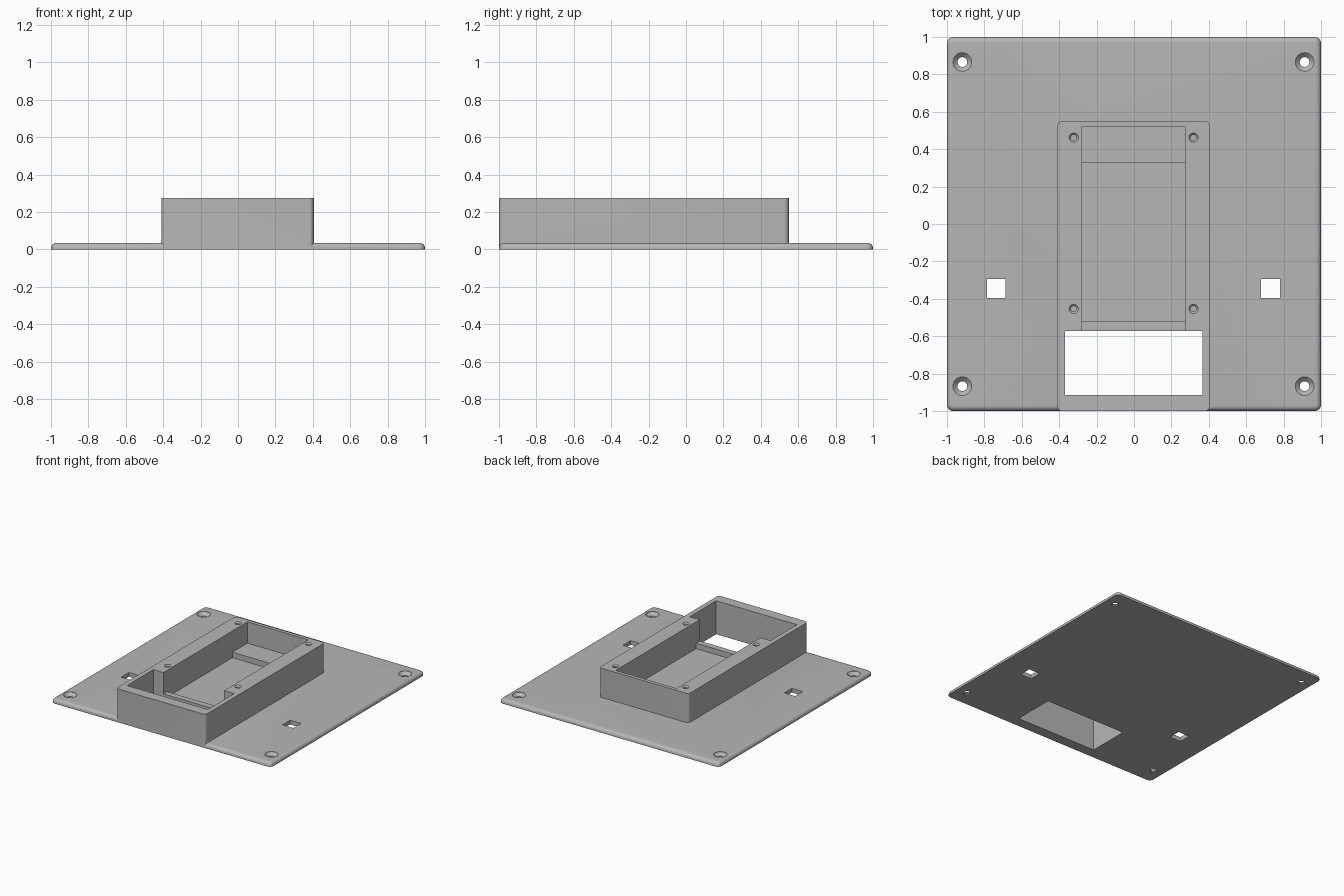
import bpy, bmesh, math
from mathutils import Matrix, Vector

if "Cube" in bpy.data.objects:
    bpy.data.objects.remove(bpy.data.objects["Cube"], do_unlink=True)

grey = bpy.data.materials.new("plain grey")
grey.use_nodes = True
grey.diffuse_color = (0.47, 0.47, 0.47, 1)
grey.node_tree.nodes["Principled BSDF"].inputs["Base Color"].default_value = (0.47, 0.47, 0.47, 1)


def finish(name, bm):
    mesh = bpy.data.meshes.new(name)
    bmesh.ops.recalc_face_normals(bm, faces=bm.faces[:])
    bm.to_mesh(mesh)
    bm.free()
    mesh.materials.append(grey)
    ob = bpy.data.objects.new(name, mesh)
    bpy.context.collection.objects.link(ob)
    return ob


def block(name, x, y, z, corner=0, top=0):
    """Box from (min, max) ranges, with rounded upright and top edges."""
    bm = bmesh.new()
    size = Vector((x[1] - x[0], y[1] - y[0], z[1] - z[0]))
    mid = Vector((sum(x), sum(y), sum(z))) / 2
    bmesh.ops.create_cube(bm, size=1, matrix=Matrix.Translation(mid) @ Matrix.Diagonal(size).to_4x4())
    if corner:
        upright = [e for e in bm.edges if abs(e.verts[0].co.z - e.verts[1].co.z) > 0.001]
        bmesh.ops.bevel(bm, geom=upright, offset=corner, segments=6, profile=0.5, affect='EDGES')
    if top:
        rim = [e for e in bm.edges if all(v.co.z > z[1] - 0.001 for v in e.verts)]
        bmesh.ops.bevel(bm, geom=rim, offset=top, segments=6, profile=0.5, affect='EDGES')
    return finish(name, bm)


def turned(name, x, y, profile, sides=32):
    """Solid of revolution from (radius, height) points, closed at both ends."""
    bm = bmesh.new()
    rings = [[bm.verts.new((x + r * math.cos(math.tau * i / sides),
                            y + r * math.sin(math.tau * i / sides), z)) for i in range(sides)]
             for r, z in profile]
    for low, high in zip(rings, rings[1:]):
        for i in range(sides):
            j = (i + 1) % sides
            bm.faces.new((low[i], low[j], high[j], high[i]))
    bm.faces.new(rings[0])
    bm.faces.new(rings[-1])
    return finish(name, bm)


def combine(target, tool, operation):
    mod = target.modifiers.new(operation, 'BOOLEAN')
    mod.operation = operation
    mod.solver = 'EXACT'
    mod.object = tool
    bpy.ops.object.select_all(action='DESELECT')
    bpy.context.view_layer.objects.active = target
    target.select_set(True)
    bpy.ops.object.modifier_apply(modifier=mod.name)
    bpy.data.objects.remove(tool, do_unlink=True)


# Base plate joined with the raised housing
panel = block("mounting_panel", (-1, 1), (-1, 1), (0, 0.035), corner=0.035, top=0.028)
housing = block("housing", (-0.409, 0.405), (-1, 0.55), (0, 0.275), corner=0.025)
combine(panel, housing, 'UNION')

# Cavity with ledges, lower floor pocket and front through opening
cutters = [
    block("cavity", (-0.278, 0.274), (-0.6, 0.52), (0.1, 0.4)),
    block("floor_pocket", (-0.278, 0.274), (-0.522, 0.325), (0.055, 0.2)),
    block("front_opening", (-0.369, 0.365), (-0.913, -0.571), (-0.1, 0.4)),
]

for side in (-1, 1):
    # Square slots through the plate
    cx = side * 0.733 - 0.003
    cutters.append(block("square_slot", (cx - 0.05, cx + 0.05), (-0.395, -0.295), (-0.1, 0.1)))
    # Countersunk corner holes
    for y in (-0.867, 0.866):
        cutters.append(turned("corner_hole", side * 0.915 - 0.003, y,
                              [(0.026, -0.1), (0.026, 0.009), (0.05, 0.033), (0.05, 0.1)]))
    # Blind screw holes in the housing rim
    for y in (-0.454, 0.462):
        cutters.append(turned("screw_hole", side * 0.32 - 0.002, y,
                              [(0.015, 0.12), (0.015, 0.265), (0.025, 0.275), (0.025, 0.4)]))

for cutter in cutters:
    combine(panel, cutter, 'DIFFERENCE')

panel.select_set(True)
bpy.context.view_layer.objects.active = panel
bpy.ops.object.shade_smooth_by_angle(angle=math.radians(30))
